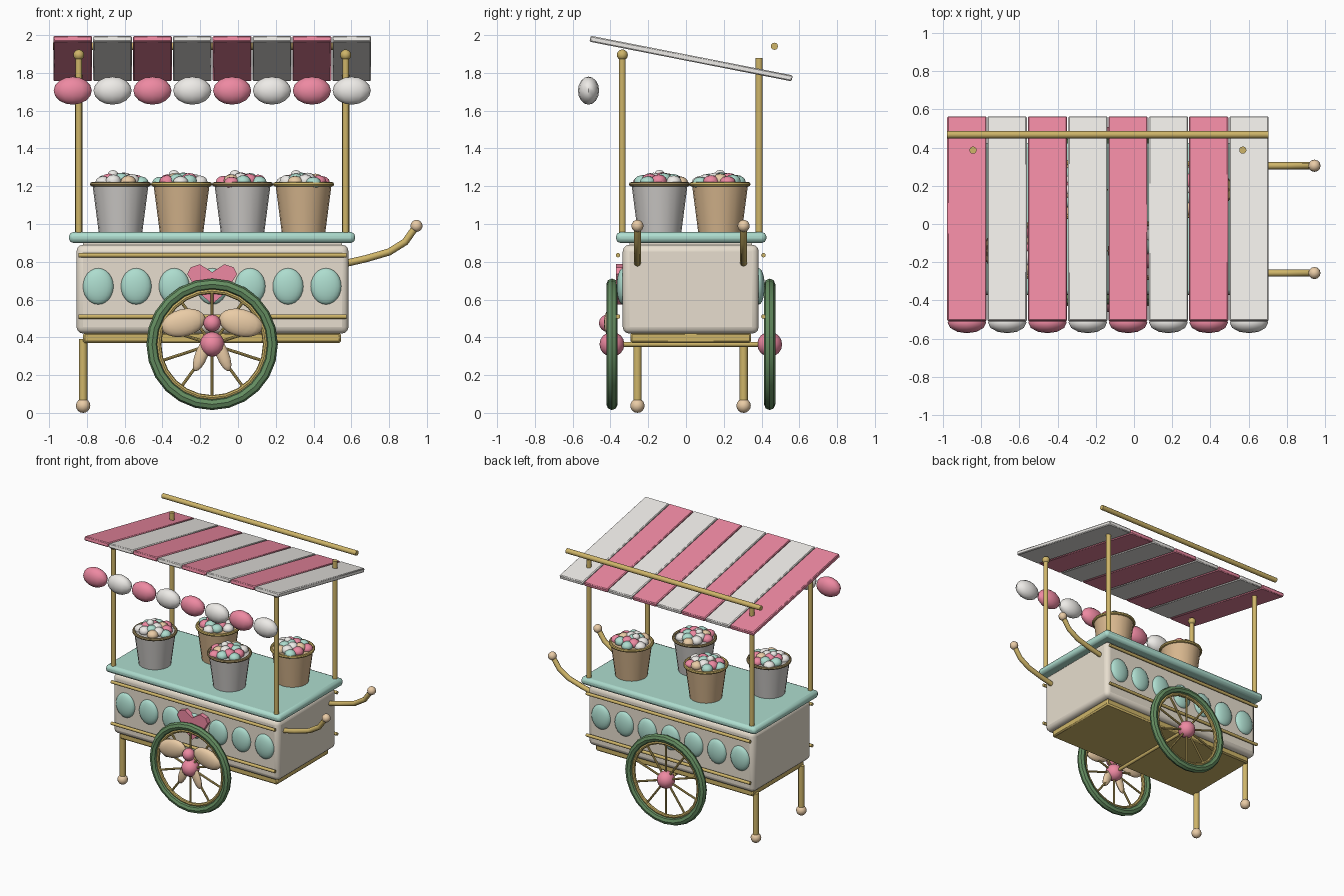
import bpy, math
from mathutils import Vector

if "Cube" in bpy.data.objects:
    bpy.data.objects.remove(bpy.data.objects["Cube"])

COL = {"pink": (0.85, 0.25, 0.36), "white": (0.85, 0.83, 0.80), "mint": (0.42, 0.72, 0.62),
       "cream": (0.80, 0.73, 0.62), "gold": (0.62, 0.46, 0.14), "green": (0.13, 0.27, 0.12),
       "peach": (0.82, 0.60, 0.38), "silver": (0.62, 0.60, 0.58), "tan": (0.68, 0.47, 0.27),
       "bronze": (0.36, 0.27, 0.12)}
MATS = {}
for key, c in COL.items():
    MATS[key] = bpy.data.materials.new(key)
    MATS[key].diffuse_color = (*c, 1)


def finish(name, col, smooth=True):
    o = bpy.context.object
    o.name = name
    o.data.materials.append(MATS[col])
    if smooth:
        bpy.ops.object.transform_apply(location=False, rotation=False, scale=True)
        bpy.ops.object.shade_smooth_by_angle(angle=math.radians(40))
    return o


def box(name, col, lo, hi, bevel=0.0, segs=3):
    lo, hi = Vector(lo), Vector(hi)
    bpy.ops.mesh.primitive_cube_add(size=1, location=(lo + hi) / 2)
    o = bpy.context.object
    o.scale = hi - lo
    finish(name, col)
    if bevel:
        m = o.modifiers.new("bevel", "BEVEL")
        m.width, m.segments = bevel, segs
    return o


def rod(name, col, a, b, r, verts=12):
    a, b = Vector(a), Vector(b)
    d = b - a
    bpy.ops.mesh.primitive_cylinder_add(vertices=verts, radius=r, depth=d.length, location=(a + b) / 2,
                                        rotation=d.to_track_quat('Z', 'Y').to_euler())
    return finish(name, col)


def ball(name, col, loc, size, tilt=0.0, segs=12, rings=8):
    bpy.ops.mesh.primitive_uv_sphere_add(segments=segs, ring_count=rings, radius=1, location=loc,
                                         rotation=(0, tilt, 0))
    bpy.context.object.scale = size if isinstance(size, tuple) else (size,) * 3
    return finish(name, col)


def ring(name, col, loc, R, r, upright=False, segs=24):
    bpy.ops.mesh.primitive_torus_add(major_segments=segs, minor_segments=8, major_radius=R, minor_radius=r,
                                     location=loc, rotation=(math.pi / 2 if upright else 0, 0, 0))
    return finish(name, col)


CX = -0.137   # cart body centre in x

# cart body, counter and chassis
box("cart_body", "cream", (-0.855, -0.335, 0.42), (0.585, 0.385, 0.89), 0.035)
box("counter_top", "mint", (-0.895, -0.37, 0.90), (0.62, 0.425, 0.957), 0.022, 2)
box("counter_neck", "cream", (-0.82, -0.30, 0.88), (0.55, 0.35, 0.91))
box("chassis", "gold", (-0.82, -0.295, 0.37), (0.545, 0.345, 0.425), 0.01, 1)

# side rails and oval medallions on both long sides
for side, yr, ym in (("front", -0.36, -0.335), ("back", 0.41, 0.385)):
    for z in (0.51, 0.835):
        rod(side + "_trim_rail", "gold", (-0.845, yr, z), (0.575, yr, z), 0.012)
    for i in range(7):
        ball(side + "_medallion", "mint", (CX + (i - 3) * 0.201, ym, 0.67), (0.081, 0.032, 0.096), segs=20, rings=12)

# heart ornament on the front
pts = [(0, 0.575), (0.07, 0.635), (0.132, 0.735), (0.115, 0.77), (0.065, 0.787), (0, 0.745)]
outline = pts + [(-x, z) for x, z in pts[-2:0:-1]]
n = len(outline)
verts = [(CX + x, y, z) for y in (-0.37, -0.33) for x, z in outline]
faces = [list(range(n)), list(range(2 * n - 1, n - 1, -1))]
faces += [[i, i + n, (i + 1) % n + n, (i + 1) % n] for i in range(n)]
me = bpy.data.meshes.new("heart_ornament")
me.from_pydata(verts, [], faces)
me.materials.append(MATS["pink"])
bpy.context.collection.objects.link(bpy.data.objects.new("heart_ornament", me))

# wheels with rim, spokes and hub
WZ = 0.363
for side, y in (("front", -0.392), ("back", 0.443)):
    ring(side + "_tyre", "green", (CX, y, WZ), 0.318, 0.03, True)
    ring(side + "_rim", "gold", (CX, y, WZ), 0.282, 0.013, True)
    ball(side + "_hub", "pink", (CX, y, WZ), 0.066)
    for k in range(10):
        a = math.pi / 2 + k * math.tau / 10
        rod(side + "_spoke", "gold", (CX, y, WZ),
            (CX + 0.28 * math.cos(a), y, WZ + 0.28 * math.sin(a)), 0.008, 8)
rod("axle", "gold", (CX, -0.39, WZ), (CX, 0.443, WZ), 0.013)

# bow on the front wheel
for s in (-1, 1):
    ball("bow_loop", "peach", (CX + s * 0.152, -0.40, 0.477), (0.118, 0.035, 0.072), -s * 0.25 + s * 0.5, 16, 10)
    ball("bow_tail", "peach", (CX + s * 0.055, -0.40, 0.31), (0.034, 0.022, 0.095), -s * 0.38, 12, 8)
ball("bow_knot", "pink", (CX, -0.415, 0.475), 0.046)

# legs and handles
handle = [(0.55, 0.787), (0.68, 0.817), (0.80, 0.852), (0.885, 0.905), (0.945, 0.99)]
for y in (-0.257, 0.305):
    rod("leg", "gold", (-0.82, y, 0.05), (-0.82, y, 0.39), 0.022)
    ball("leg_foot", "peach", (-0.82, y, 0.038), 0.038)
    cu = bpy.data.curves.new("push_handle", 'CURVE')
    cu.dimensions = '3D'
    cu.bevel_depth, cu.bevel_resolution, cu.use_fill_caps = 0.019, 2, True
    sp = cu.splines.new('POLY')
    sp.points.add(len(handle) - 1)
    for p, (x, z) in zip(sp.points, handle):
        p.co = (x, y, z, 1)
    cu.materials.append(MATS["gold"])
    bpy.context.collection.objects.link(bpy.data.objects.new("push_handle", cu))
    ball("handle_knob", "peach", (0.945, y, 0.99), 0.032)

# awning posts
for x in (-0.843, 0.57):
    rod("front_post", "gold", (x, -0.337, 0.94), (x, -0.337, 1.89), 0.018)
    ball("post_finial", "gold", (x, -0.337, 1.895), 0.029)
    rod("back_post", "gold", (x, 0.387, 0.94), (x, 0.387, 1.88), 0.019)

# striped sloping awning with hanging scallops and a back rail
y0, z0, y1, z1 = -0.508, 1.981, 0.562, 1.771
slope, length = math.atan2(z1 - z0, y1 - y0), math.hypot(y1 - y0, z1 - z0)
for i in range(8):
    x = -0.875 + i * 0.211
    col = "white" if i % 2 else "pink"
    o = box("awning_stripe", col, (x - 0.103, -length / 2, -0.016), (x + 0.103, length / 2, 0.016), 0.006, 1)
    o.location = (x, (y0 + y1) / 2, (z0 + z1) / 2)
    o.rotation_euler.x = slope
    ball("awning_scallop", col, (x, -0.516, 1.706), (0.101, 0.056, 0.074))
rod("awning_back_rail", "gold", (-0.98, 0.468, 1.941), (0.705, 0.468, 1.941), 0.019)

# tubs filled with sweets
sweets = ["white", "pink", "mint", "peach", "pink", "white", "mint"]
for i in range(4):
    x, y = -0.622 + i * 0.323, (-0.14, 0.18)[i % 2]
    bpy.ops.mesh.primitive_cone_add(vertices=20, radius1=0.115, radius2=0.149, depth=0.26, location=(x, y, 1.083))
    finish("tub", ("silver", "tan")[i % 2])
    ring("tub_rim", "bronze" if i % 2 == 0 else "gold", (x, y, 1.21), 0.15, 0.012)
    for k in range(15):
        r = 0.118 * math.sqrt((k + 0.3) / 15)
        a = k * 2.4 + i
        ball("sweet", sweets[(k + 2 * i) % 7], (x + r * math.cos(a), y + r * math.sin(a), 1.24 - 1.8 * r * r),
             (0.043, 0.043, 0.034), segs=10, rings=6)
    ball("top_sweet", "white", (x - 0.04, y, 1.262), (0.028, 0.028, 0.024), segs=10, rings=6)

for m in bpy.data.materials:
    if m.users and not m.is_grease_pencil:
        m.use_nodes = True
        m.node_tree.nodes["Principled BSDF"].inputs["Base Color"].default_value = m.diffuse_color
